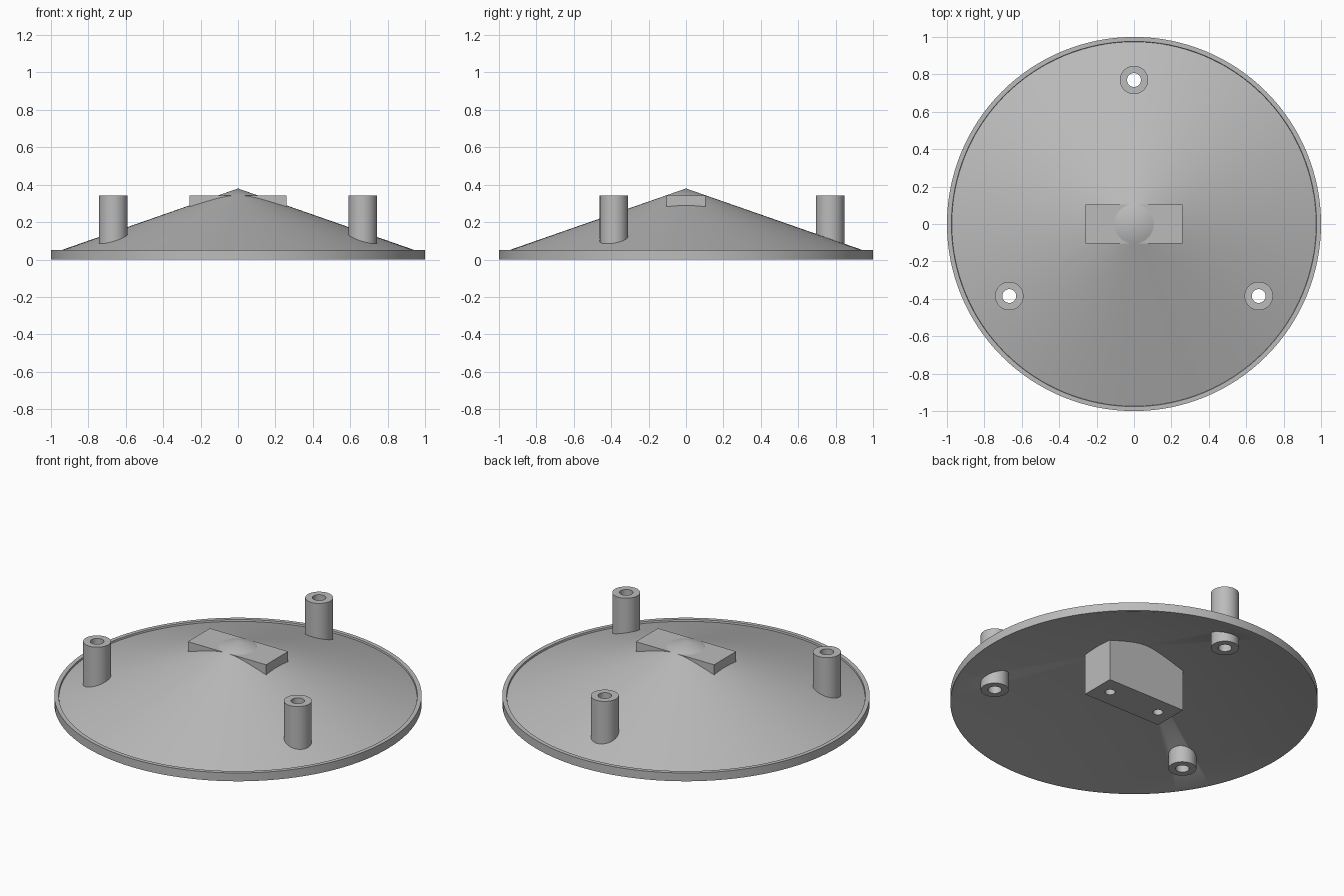
import bpy
import bmesh
from math import cos, sin, radians, tau
from mathutils import Vector

if "Cube" in bpy.data.objects:
    bpy.data.objects.remove(bpy.data.objects["Cube"])

TOP = 0.343          # shared height of the posts and the block
POST_RING = 0.77     # distance of the posts from the axis

grey = bpy.data.materials.new("light_grey")
grey.use_nodes = True
grey.diffuse_color = (0.5, 0.5, 0.5, 1)
grey.node_tree.nodes["Principled BSDF"].inputs["Base Color"].default_value = grey.diffuse_color


def finish(name, bm, location=(0, 0, 0)):
    """Turn a bmesh into a named object."""
    bmesh.ops.remove_doubles(bm, verts=bm.verts, dist=1e-5)
    bmesh.ops.recalc_face_normals(bm, faces=bm.faces)
    mesh = bpy.data.meshes.new(name)
    bm.to_mesh(mesh)
    bm.free()
    mesh.materials.append(grey)
    obj = bpy.data.objects.new(name, mesh)
    obj.location = location
    bpy.context.collection.objects.link(obj)
    return obj


def lathe(name, profile, steps, closed=False, location=(0, 0, 0)):
    """Revolve an (r, z) profile around the z axis."""
    bm = bmesh.new()
    verts = [bm.verts.new((r, 0, z)) for r, z in profile]
    edges = [bm.edges.new(pair) for pair in zip(verts, verts[1:])]
    if closed:
        edges.append(bm.edges.new((verts[-1], verts[0])))
    bmesh.ops.spin(bm, geom=verts + edges, angle=tau, steps=steps,
                   axis=(0, 0, 1), cent=(0, 0, 0))
    return finish(name, bm, location)


def drill(target, spots, radius, bottom, top):
    """Cut round holes at the given (x, y) spots."""
    for x, y in spots:
        shape = [(0, bottom), (radius, bottom), (radius, top), (0, top)]
        cutter = lathe("hole_cutter", shape, 48, location=(x, y, 0))
        cutter.hide_render = True
        mod = target.modifiers.new("hole", 'BOOLEAN')
        mod.operation = 'DIFFERENCE'
        mod.solver = 'EXACT'
        mod.object = cutter
        bpy.context.view_layer.update()
        bpy.context.view_layer.objects.active = target
        bpy.ops.object.modifier_apply(modifier=mod.name)
        bpy.data.objects.remove(cutter)


def smooth(obj):
    bpy.ops.object.select_all(action='DESELECT')
    obj.select_set(True)
    bpy.context.view_layer.objects.active = obj
    bpy.ops.object.shade_smooth_by_angle(angle=radians(30))


# Conical shell with a low raised rim
dish = lathe("conical_dish", [
    (0, 0.38), (0.1, 0.345), (0.974, 0.04), (0.976, 0.05), (1, 0.05),
    (1, 0), (0.985, 0), (0, 0.345)], 128)

# Three hollow posts passing through the shell
angles = {"back_post": 90, "right_post": 210, "left_post": 330}
spots = {n: (POST_RING * cos(radians(a)), POST_RING * sin(radians(a)))
         for n, a in angles.items()}
drill(dish, spots.values(), 0.055, -0.1, 0.5)
smooth(dish)
for name, (x, y) in spots.items():
    post = lathe(name, [(0.037, 0), (0.076, 0), (0.076, TOP), (0.037, TOP)],
                 48, closed=True, location=(x, y, 0))
    smooth(post)

# Central mounting block with two blind screw holes underneath
bm = bmesh.new()
bmesh.ops.create_cube(bm, size=1)
bmesh.ops.scale(bm, verts=bm.verts, vec=Vector((0.52, 0.21, TOP)))
bmesh.ops.translate(bm, verts=bm.verts, vec=Vector((0, 0, TOP / 2)))
block = finish("mounting_block", bm)
drill(block, [(-0.17, 0), (0.17, 0)], 0.028, -0.1, 0.15)
smooth(block)
